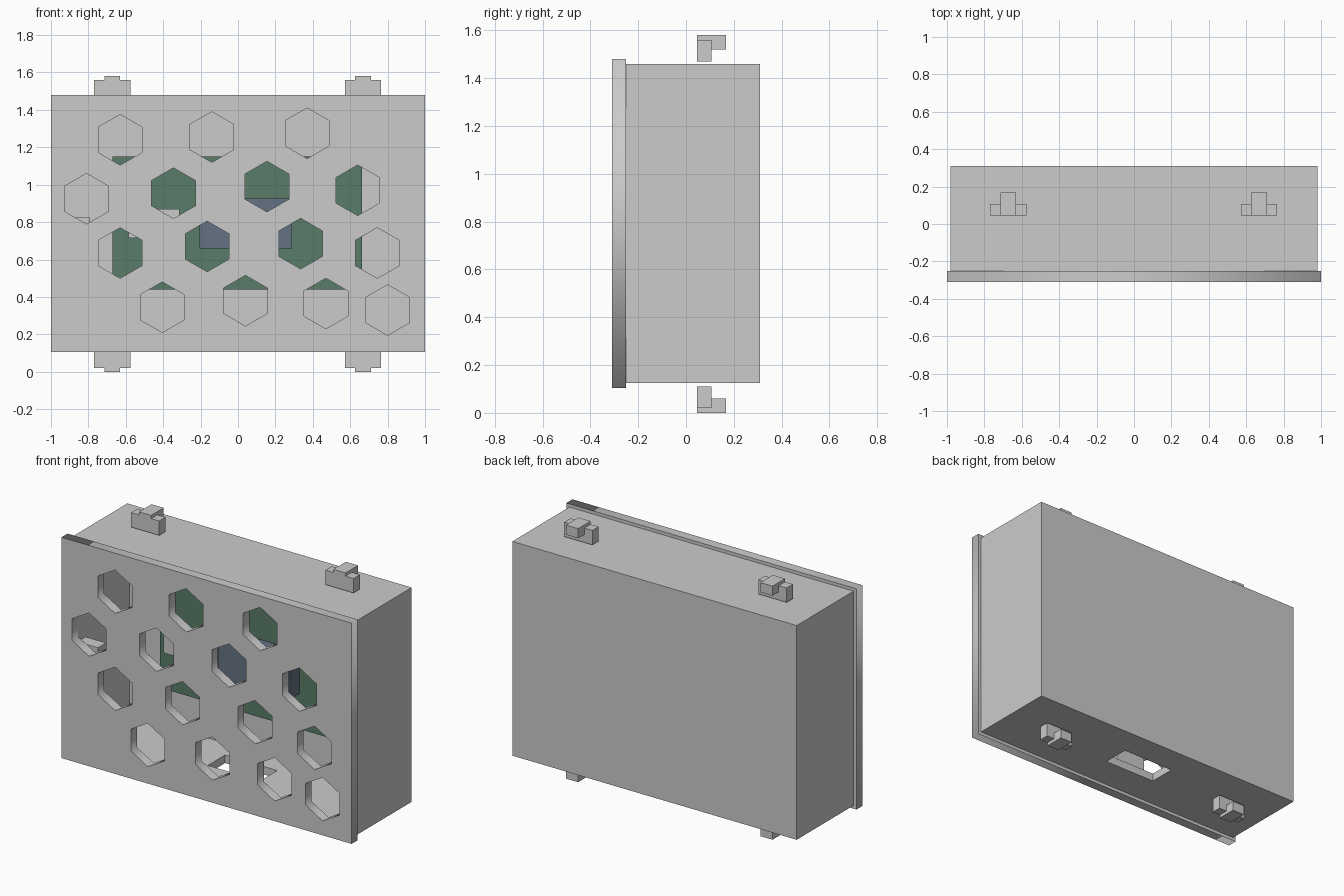
import bpy, math

if "Cube" in bpy.data.objects:
    bpy.data.objects.remove(bpy.data.objects["Cube"])


def box(name, x, y, z, mat=None):
    """Axis-aligned box given by (min, max) ranges."""
    bpy.ops.mesh.primitive_cube_add(size=1)
    o = bpy.context.object
    o.name = name
    o.location = [(a + b) / 2 for a, b in (x, y, z)]
    o.scale = [b - a for a, b in (x, y, z)]
    bpy.ops.object.transform_apply(location=True, rotation=False, scale=True)
    if mat:
        o.data.materials.append(mat)
    return o


def material(name, rgb):
    m = bpy.data.materials.new(name)
    m.diffuse_color = (*rgb, 1)
    m.use_nodes = True
    m.node_tree.nodes["Principled BSDF"].inputs["Base Color"].default_value = m.diffuse_color
    return m


def cut(target, cutter):
    m = target.modifiers.new(cutter.name, 'BOOLEAN')
    m.operation = 'DIFFERENCE'
    m.solver = 'EXACT'
    m.object = cutter
    cutter.hide_render = True
    cutter.hide_set(True)


def extrude(name, loops, depth):
    """Filled 2D loops, holes included, extruded both ways by half the depth."""
    c = bpy.data.curves.new(name, 'CURVE')
    c.dimensions = '2D'
    c.fill_mode = 'BOTH'
    c.extrude = depth / 2
    for pts in loops:
        s = c.splines.new('POLY')
        s.points.add(len(pts) - 1)
        for p, (u, v) in zip(s.points, pts):
            p.co = (u, v, 0, 1)
        s.use_cyclic_u = True
    o = bpy.data.objects.new(name, c)
    bpy.context.collection.objects.link(o)
    bpy.ops.object.select_all(action='DESELECT')
    o.select_set(True)
    bpy.context.view_layer.objects.active = o
    bpy.ops.object.convert(target='MESH')
    return bpy.context.object


MID_Z = 0.79
WALL = 0.05

# Hollow case body, open at the front, with a cable slot in the floor
body = box("case_body", (-0.98, 0.98), (-0.25, 0.31), (0.125, 1.46))
cut(body, box("cavity_cutter", (-0.98 + WALL, 0.98 - WALL), (-0.4, 0.31 - WALL),
              (0.125 + WALL, 1.46 - WALL)))
cut(body, box("cable_slot_cutter", (-0.18, 0.18), (-0.04, 0.13), (0.05, 0.3)))

# Front cover with scattered hexagonal vents
vents = [(-0.63, 1.24), (-0.14, 1.255), (0.37, 1.275),
         (-0.81, 0.925), (-0.345, 0.955), (0.155, 0.99), (0.64, 0.97),
         (-0.63, 0.635), (-0.165, 0.67), (0.335, 0.685), (0.745, 0.635),
         (-0.405, 0.345), (0.04, 0.38), (0.47, 0.365), (0.8, 0.33)]
loops = [[(-1, 0.105), (1, 0.105), (1, 1.48), (-1, 1.48)]]
for cx, cz in vents:
    loops.append([(cx + 0.135 * math.sin(k * math.pi / 3),
                   cz + 0.135 * math.cos(k * math.pi / 3)) for k in range(6)])
cover = extrude("front_cover", loops, 0.06)
cover.rotation_euler = (math.pi / 2, 0, 0)
cover.location.y = -0.28

# Mounting clips: a wide base and a backward-pointing hook, top and bottom
for side, cx in (("left", -0.672), ("right", 0.668)):
    for level, s in (("top", 1), ("bottom", -1)):
        def zr(a, b):
            return tuple(sorted((MID_Z + s * a, MID_Z + s * b)))
        for part, sx in (("a", -1), ("b", 1)):
            xs = tuple(sorted((cx + sx * 0.042, cx + sx * 0.097)))
            box(f"{level}_{side}_clip_base_{part}", xs, (0.045, 0.107), zr(0.68, 0.77))
        box(f"{level}_{side}_clip_stem", (cx - 0.042, cx + 0.042), (0.045, 0.107), zr(0.68, 0.79))
        box(f"{level}_{side}_clip_hook", (cx - 0.042, cx + 0.042), (0.107, 0.168), zr(0.73, 0.79))

# Snap tabs just behind the cover on the side walls
for side, s in (("left", -1), ("right", 1)):
    box(f"{side}_snap_tab", tuple(sorted((s * 0.79, s * 0.93))), (-0.25, -0.17), (0.755, 0.825))

# Circuit board with its components
green = material("board_green", (0.1, 0.2, 0.14))
slate = material("chip_slate", (0.13, 0.17, 0.23))
box("circuit_board", (-0.67, 0.663), (0.19, 0.23), (0.44, 1.15), green)
box("main_chip", (-0.205, 0.29), (0.1, 0.19), (0.66, 0.925), slate)
box("small_module", (-0.585, -0.312), (0.1, 0.19), (0.715, 0.87))
